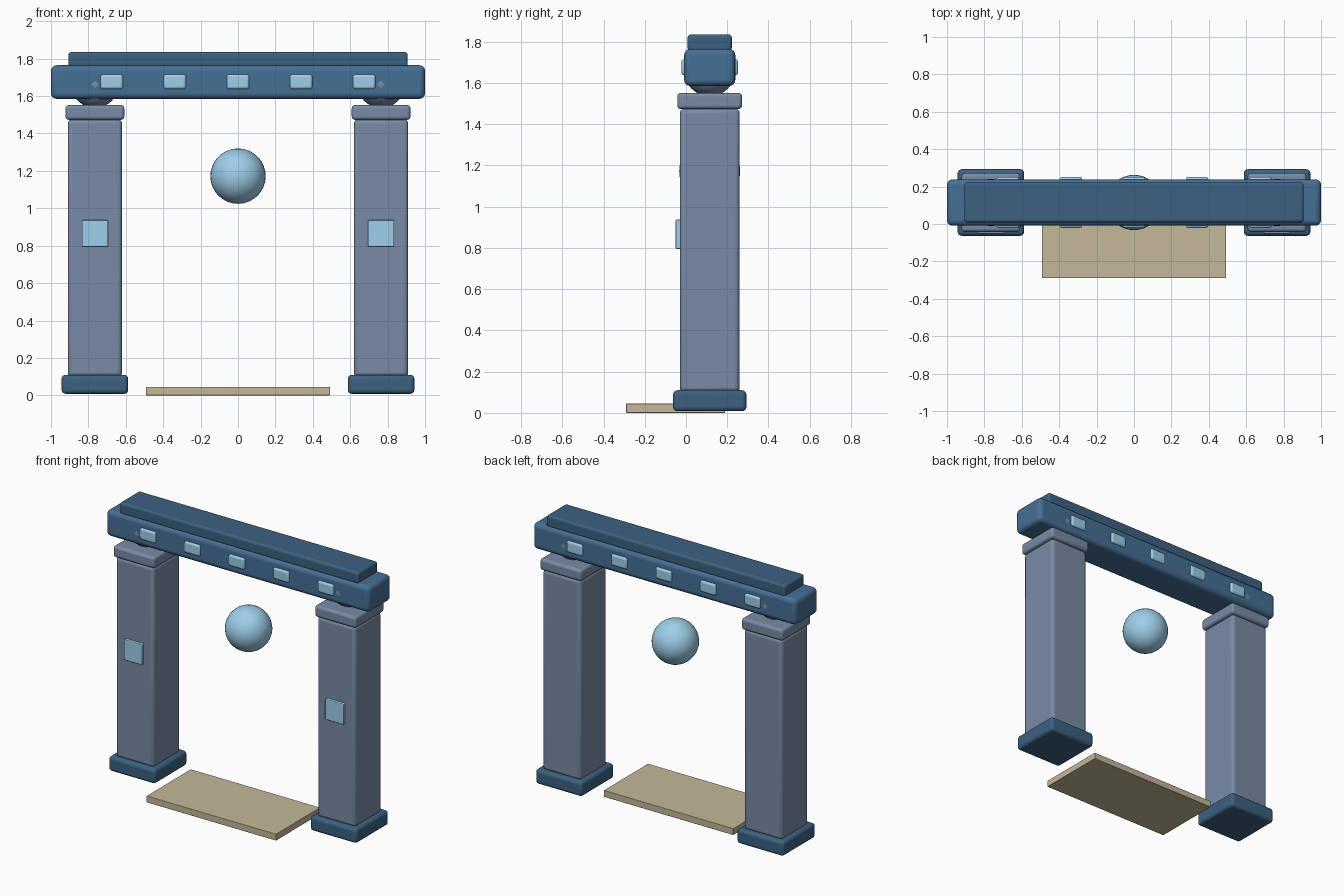
import bpy

if "Cube" in bpy.data.objects:
    bpy.data.objects.remove(bpy.data.objects["Cube"])

YC = 0.115  # centre plane of the gate


def material(name, rgb):
    m = bpy.data.materials.new(name)
    m.diffuse_color = (*rgb, 1)
    m.use_nodes = True
    m.node_tree.nodes["Principled BSDF"].inputs["Base Color"].default_value = m.diffuse_color
    return m


stone = material("stone", (0.19, 0.26, 0.38))
blue = material("blue", (0.06, 0.16, 0.30))
deep_blue = material("deep_blue", (0.045, 0.12, 0.22))
pale_blue = material("pale_blue", (0.34, 0.62, 0.82))
sand = material("sand", (0.55, 0.48, 0.32))


def smooth(ob):
    bpy.ops.object.select_all(action='DESELECT')
    ob.select_set(True)
    bpy.context.view_layer.objects.active = ob
    bpy.ops.object.shade_smooth_by_angle(angle=0.6)


def box(name, x, y, z, mat, bevel):
    """Rounded box from (min, max) ranges on each axis."""
    rng = (x, y, z)
    bpy.ops.mesh.primitive_cube_add(size=1, location=[(a + b) / 2 for a, b in rng])
    ob = bpy.context.object
    ob.name = name
    ob.scale = [b - a for a, b in rng]
    bpy.ops.object.transform_apply(location=False, rotation=False, scale=True)
    ob.data.materials.append(mat)
    mod = ob.modifiers.new("bevel", 'BEVEL')
    mod.width = bevel
    mod.segments = 4
    smooth(ob)
    return ob


def ball(name, loc, r, mat):
    bpy.ops.mesh.primitive_uv_sphere_add(segments=32, ring_count=16, radius=r, location=loc)
    ob = bpy.context.object
    ob.name = name
    ob.data.materials.append(mat)
    smooth(ob)


def around(c, half):
    return (c - half, c + half)


# Two pillars with base, cap, front panel and ball joint under the beam
for side, s in (("left", -1), ("right", 1)):
    x = s * 0.765
    box(side + "_base", around(x, 0.178), around(YC, 0.178), (0.008, 0.11), deep_blue, 0.022)
    box(side + "_pillar", around(x, 0.145), around(YC, 0.145), (0.10, 1.475), stone, 0.022)
    box(side + "_cap", around(x, 0.157), around(YC, 0.157), (1.473, 1.552), stone, 0.018)
    box(side + "_panel", around(x, 0.07), (-0.05, -0.01), (0.795, 0.937), pale_blue, 0.005)
    ball(side + "_joint", (x, YC, 1.662), 0.126, stone)

# Beam across the top with a flat coping
box("beam", (-1, 1), around(YC, 0.124), (1.585, 1.765), blue, 0.03)
box("coping", (-0.907, 0.907), around(YC, 0.107), (1.755, 1.835), deep_blue, 0.015)

# Studs showing on both faces of the beam
for i in range(5):
    box(f"stud_{i + 1}", around((i - 2) * 0.3375, 0.06), around(YC, 0.137),
        (1.637, 1.716), pale_blue, 0.014)

# Floating orb and doorstep
ball("orb", (0, YC, 1.172), 0.148, pale_blue)
box("doorstep", (-0.492, 0.492), (-0.29, 0.19), (0, 0.045), sand, 0.003)
